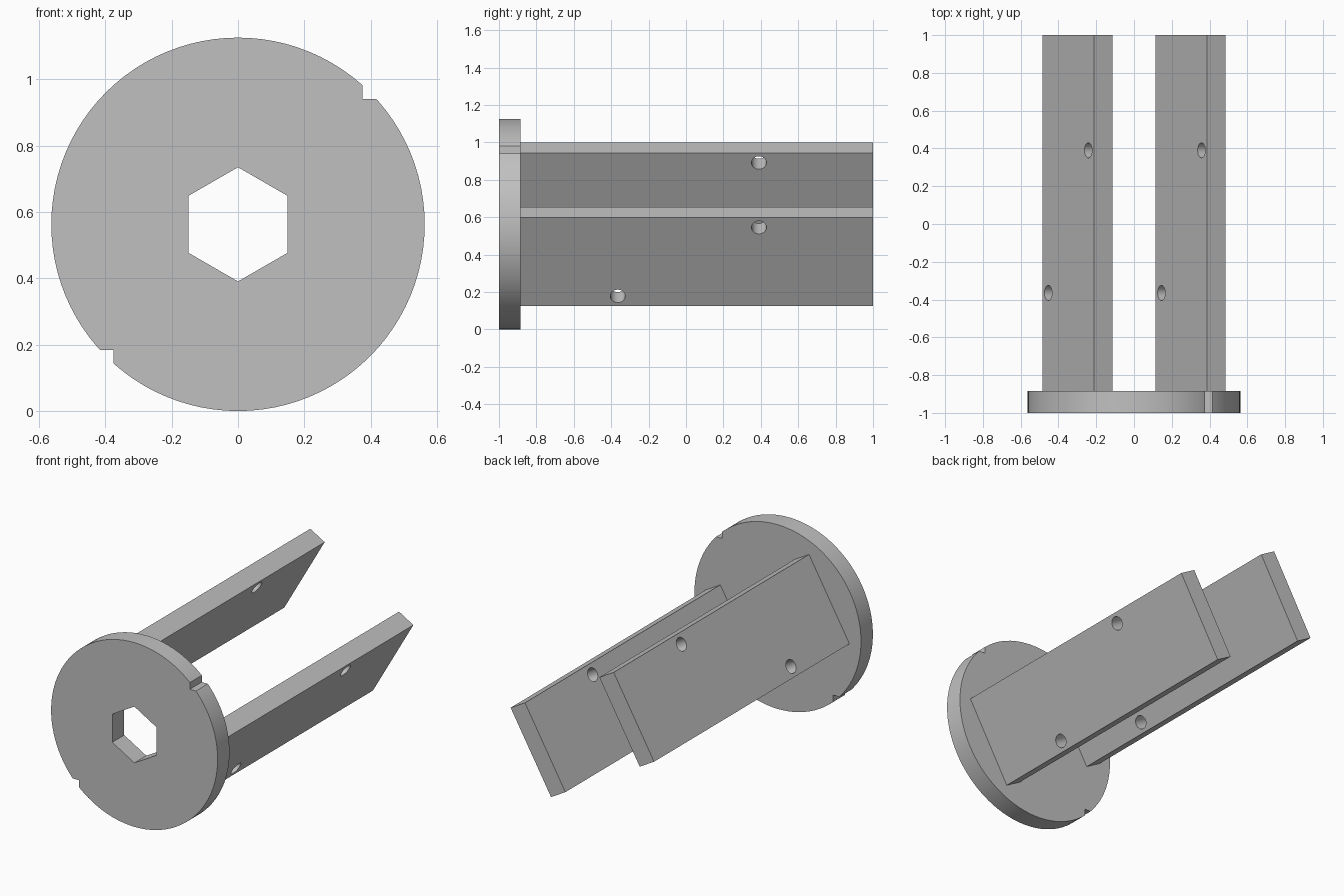
import bpy
from math import radians
from mathutils import Matrix, Vector

if "Cube" in bpy.data.objects:
    bpy.data.objects.remove(bpy.data.objects["Cube"])

R = 0.5625            # disc radius, also the height of the axis
FRONT, DISC_BACK, BACK = -1.0, -0.885, 1.0
# Frame on the axis, tilted so that its x runs across the two plates
TILT = Matrix.Translation((0, 0, R)) @ Matrix.Rotation(radians(30), 4, "Y")

grey = bpy.data.materials.new("plain_grey")
grey.use_nodes = True
colour = (0.53, 0.53, 0.53, 1)
grey.diffuse_color = colour
grey.node_tree.nodes["Principled BSDF"].inputs["Base Color"].default_value = colour


def box(name, low, high, frame=Matrix()):
    low, high = Vector(low), Vector(high)
    bpy.ops.mesh.primitive_cube_add(size=1)
    ob = bpy.context.object
    ob.name = name
    ob.data.transform(frame @ Matrix.Translation((low + high) / 2)
                      @ Matrix.Diagonal((*(high - low), 1)))
    return ob


def prism(name, sides, radius, depth, frame):
    bpy.ops.mesh.primitive_cylinder_add(vertices=sides, radius=radius, depth=depth)
    ob = bpy.context.object
    ob.name = name
    ob.data.transform(frame)
    return ob


def cut(ob, cutter):
    mod = ob.modifiers.new("cut", "BOOLEAN")
    mod.operation, mod.solver, mod.object = "DIFFERENCE", "EXACT", cutter
    bpy.context.view_layer.objects.active = ob
    bpy.ops.object.modifier_apply(modifier=mod.name)
    bpy.data.objects.remove(cutter)


def finish(ob):
    ob.data.materials.clear()
    ob.data.materials.append(grey)
    bpy.ops.object.select_all(action="DESELECT")
    ob.select_set(True)
    bpy.context.view_layer.objects.active = ob
    bpy.ops.object.shade_smooth_by_angle(angle=radians(25))


# End disc with hexagonal bore and two rim notches
along_y = Matrix.Rotation(radians(90), 4, "X")
disc_mid = Matrix.Translation((0, (FRONT + DISC_BACK) / 2, R)) @ along_y
disc = prism("end_disc", 96, R, DISC_BACK - FRONT, disc_mid)
cut(disc, prism("hex_cutter", 6, 0.172, 1, disc_mid))
for turn in (0, 180):
    frame = Matrix.Translation((0, 0, R)) @ Matrix.Rotation(radians(turn), 4, "Y")
    cut(disc, box("notch_cutter", (0.375, -1.2, 0.378), (0.7, -0.7, 0.7), frame))
finish(disc)

# Two tilted parallel plates, each drilled with two cross holes
for name, side in (("left_plate", 1), ("right_plate", -1)):
    x0, x1 = sorted((side * 0.29, side * 0.402))
    plate = box(name, (x0, DISC_BACK, -0.273), (x1, BACK, 0.273), TILT)
    for y, z in ((0.39, 0.212), (-0.365, -0.212)):
        place = TILT @ Matrix.Translation((0, y, z)) @ Matrix.Rotation(radians(90), 4, "Y")
        cut(plate, prism("hole_cutter", 32, 0.04, 2, place))
    finish(plate)
